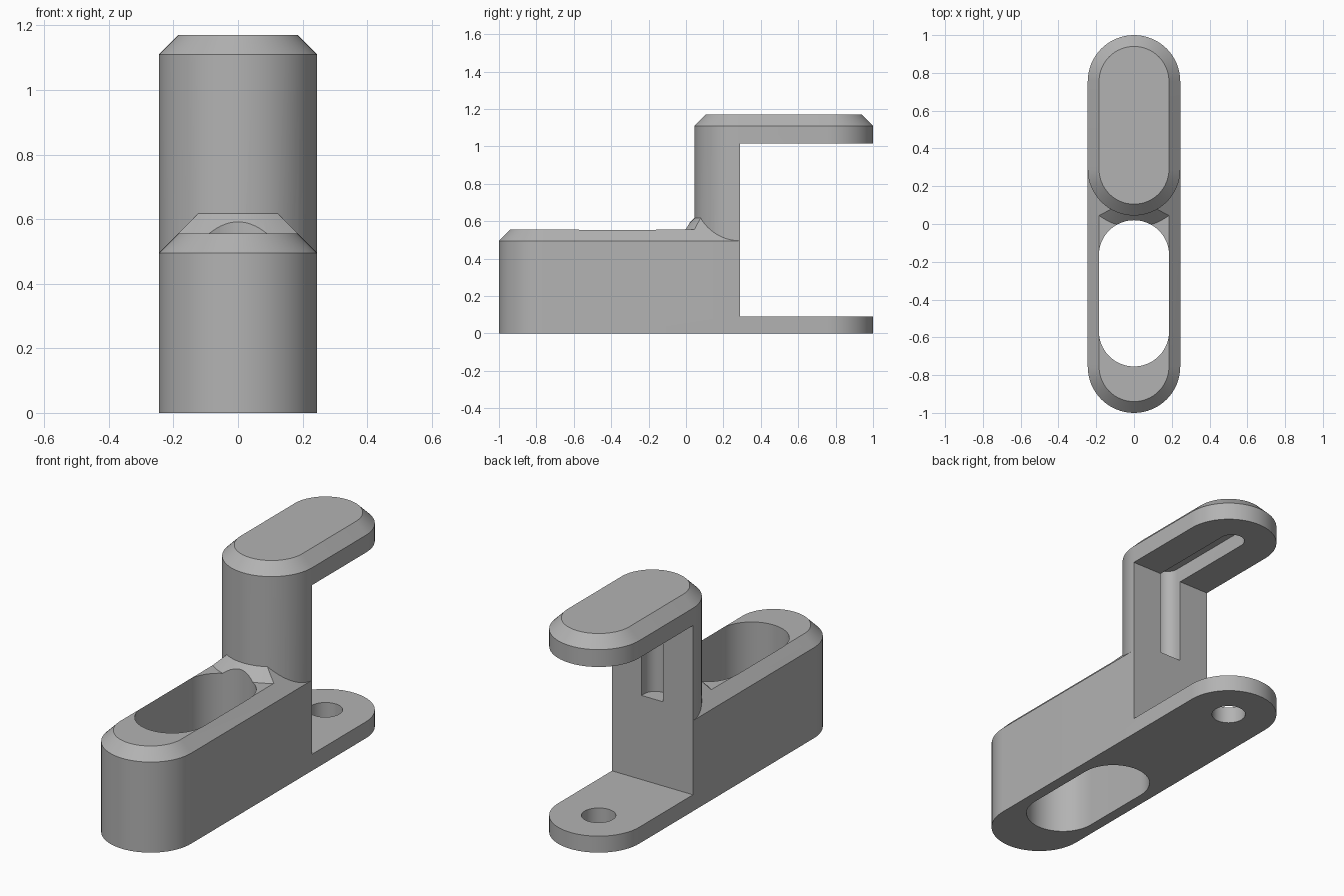
import bpy, bmesh, math

cube = bpy.data.objects.get("Cube")
if cube:
    bpy.data.objects.remove(cube, do_unlink=True)

gray = bpy.data.materials.new("plain gray")
gray.use_nodes = True
COLOR = (0.45, 0.45, 0.45, 1)
gray.diffuse_color = COLOR
gray.node_tree.nodes["Principled BSDF"].inputs["Base Color"].default_value = COLOR

R = 0.245          # half width of the part
STEPS = 32         # segments in each half circle


def loft(name, rings):
    """Solid through rings of matching points, capped at both ends."""
    bm = bmesh.new()
    loops = [[bm.verts.new(p) for p in ring] for ring in rings]
    n = len(loops[0])
    for a, b in zip(loops, loops[1:]):
        for i in range(n):
            j = (i + 1) % n
            bm.faces.new((a[i], a[j], b[j], b[i]))
    bm.faces.new(loops[0][::-1])
    bm.faces.new(loops[-1])
    bmesh.ops.recalc_face_normals(bm, faces=bm.faces)
    mesh = bpy.data.meshes.new(name)
    bm.to_mesh(mesh)
    bm.free()
    mesh.materials.append(gray)
    obj = bpy.data.objects.new(name, mesh)
    bpy.context.collection.objects.link(obj)
    return obj


def stadium(name, y0, y1, layers):
    """Rounded slab with end centres y0, y1 and (radius, z) layers."""
    rings = []
    for r, z in layers:
        ring = []
        for cy, start in ((y1, 0), (y0, math.pi)):
            for i in range(STEPS + 1):
                a = start + math.pi * i / STEPS
                ring.append((r * math.cos(a), cy + r * math.sin(a), z))
        rings.append(ring)
    return loft(name, rings)


def prism(name, y0, y1, profile):
    """Extrude an x-z profile along y."""
    return loft(name, [[(x, y, z) for x, z in profile] for y in (y0, y1)])


def combine(target, tool, operation):
    """Apply a boolean and discard the tool."""
    mod = target.modifiers.new(operation, 'BOOLEAN')
    mod.operation, mod.solver, mod.object = operation, 'EXACT', tool
    bpy.context.view_layer.update()
    graph = bpy.context.evaluated_depsgraph_get()
    mesh = bpy.data.meshes.new_from_object(target.evaluated_get(graph))
    target.modifiers.clear()
    target.data = mesh
    bpy.data.objects.remove(tool, do_unlink=True)


# Long base and tall upright, each with a chamfered top
body = stadium("bracket_body", R - 1, 1 - R, [(R, 0), (R, 0.495), (R - 0.06, 0.555)])
upright = stadium("upright", 0.29, 1 - R, [(R, 0.3), (R, 1.11), (R - 0.06, 1.17)])
combine(body, upright, 'UNION')

# Sloped collar at the foot of the upright, trimmed to the base chamfer
collar = prism("collar", -0.2, 0.28,
               [(-0.24, 0.5), (0.24, 0.5), (0.113, 0.627), (-0.113, 0.627)])
cone = stadium("collar_cone", 0.29, 0.4, [(R + 0.117, 0.5), (R - 0.01, 0.627)])
combine(collar, cone, 'INTERSECT')
combine(body, collar, 'UNION')

# Rear opening between the thin foot and the top arm
combine(body, prism("rear_opening", 0.29, 1.2,
                    [(-0.4, 0.09), (0.4, 0.09), (0.4, 1.015), (-0.4, 1.015)]), 'DIFFERENCE')

# Front through slot, foot hole and blind groove in upright and arm
for name, y0, y1, r, z0, z1 in (
        ("front_slot", -0.568, -0.166, 0.186, -0.1, 0.8),
        ("foot_hole", 0.754, 0.756, 0.085, -0.1, 0.3),
        ("rear_groove", 0.265, 0.78, 0.065, 0.55, 1.1)):
    combine(body, stadium(name, y0, y1, [(r, z0), (r, z1)]), 'DIFFERENCE')

# Smooth the round walls, keep the edges sharp
bpy.ops.object.select_all(action='DESELECT')
body.select_set(True)
bpy.context.view_layer.objects.active = body
bpy.ops.object.shade_smooth_by_angle(angle=math.radians(30))
